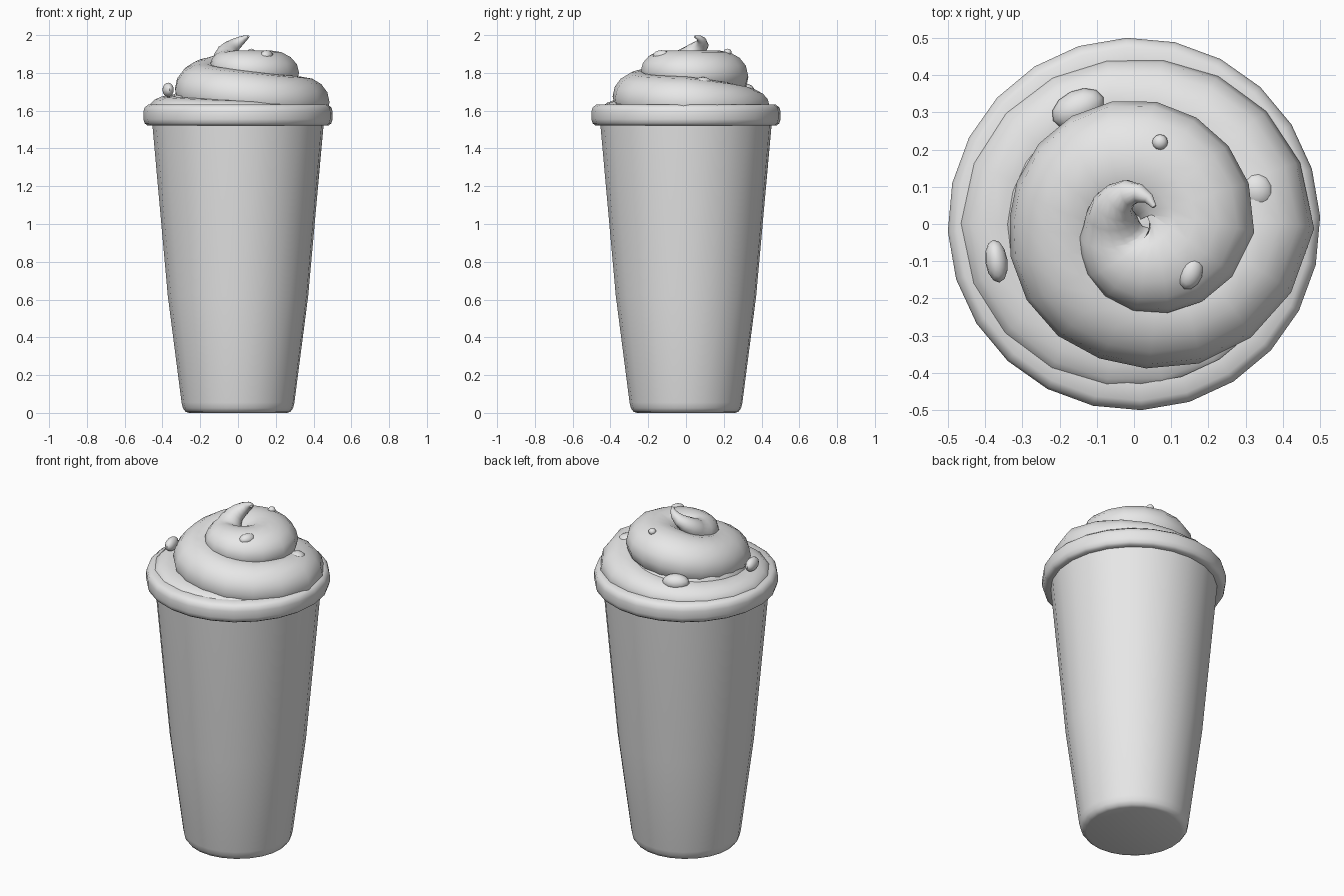
import bpy, bmesh, math
from mathutils import Vector

if "Cube" in bpy.data.objects:
    bpy.data.objects.remove(bpy.data.objects["Cube"], do_unlink=True)

grey = bpy.data.materials.new("light_grey")
grey.use_nodes = True
grey.diffuse_color = (0.8, 0.8, 0.8, 1)
grey.node_tree.nodes["Principled BSDF"].inputs["Base Color"].default_value = (0.8, 0.8, 0.8, 1)


def finish(name, bm):
    bmesh.ops.recalc_face_normals(bm, faces=bm.faces)
    mesh = bpy.data.meshes.new(name)
    bm.to_mesh(mesh)
    bm.free()
    mesh.materials.append(grey)
    ob = bpy.data.objects.new(name, mesh)
    bpy.context.collection.objects.link(ob)
    bpy.ops.object.select_all(action='DESELECT')
    ob.select_set(True)
    bpy.context.view_layer.objects.active = ob
    bpy.ops.object.shade_smooth_by_angle(angle=math.radians(50))
    return ob


def skin(name, rings, loop=False):
    """Join rings of points into a tube, capped or joined end to end."""
    bm = bmesh.new()
    rows = [[bm.verts.new(p) for p in ring] for ring in rings]
    pairs = list(zip(rows, rows[1:]))
    if loop:
        pairs.append((rows[-1], rows[0]))
    for a, b in pairs:
        n = len(a)
        for i in range(n):
            j = (i + 1) % n
            bm.faces.new((a[i], a[j], b[j], b[i]))
    if not loop:
        bm.faces.new(rows[0])
        bm.faces.new(rows[-1])
    return finish(name, bm)


def circle(r, z, sides=24):
    turn = [math.tau * i / sides + 0.04 for i in range(sides)]
    return [(r * math.cos(a), r * math.sin(a), z) for a in turn]


def blob(name, centre, radii, turn=0, segments=12):
    bm = bmesh.new()
    bmesh.ops.create_uvsphere(bm, u_segments=segments, v_segments=segments // 2 + 2, radius=1)
    for v in bm.verts:
        v.co = Vector(a * b for a, b in zip(v.co, radii))
    ob = finish(name, bm)
    ob.location = centre
    ob.rotation_euler.z = math.radians(turn)
    return ob


# Cup: tapered, with a rounded foot
cup = [(0.26, 0), (0.278, 0.006), (0.292, 0.025), (0.299, 0.055),
       (0.372, 0.62), (0.455, 1.54)]
skin("cup", [circle(r, z) for r, z in cup])

# Lid rim: rounded band
rim = [(0.43, 1.53), (0.48, 1.522), (0.495, 1.533), (0.501, 1.555),
       (0.501, 1.595), (0.495, 1.617), (0.475, 1.632), (0.43, 1.632)]
skin("lid_rim", [circle(r, z) for r, z in rim], loop=True)

# Cream swirl: angle, outer radius, centre height, half width, half height
swirl = [
    (40, 0.078, 1.993, 0.006, 0.006), (68, 0.10, 1.982, 0.018, 0.018),
    (95, 0.12, 1.955, 0.034, 0.032), (135, 0.13, 1.915, 0.055, 0.05),
    (180, 0.135, 1.865, 0.075, 0.07), (225, 0.17, 1.835, 0.10, 0.085),
    (270, 0.225, 1.82, 0.125, 0.10), (315, 0.275, 1.81, 0.145, 0.11),
    (360, 0.325, 1.80, 0.16, 0.12), (450, 0.335, 1.785, 0.165, 0.135),
    (540, 0.335, 1.715, 0.165, 0.145), (630, 0.38, 1.68, 0.15, 0.135),
    (675, 0.435, 1.66, 0.15, 0.13), (720, 0.485, 1.645, 0.15, 0.135),
    (810, 0.445, 1.62, 0.12, 0.09), (900, 0.472, 1.61, 0.11, 0.07),
    (990, 0.45, 1.605, 0.10, 0.05), (1080, 0.45, 1.58, 0.10, 0.05)]


def station(angle):
    for a, b in zip(swirl, swirl[1:]):
        if angle <= b[0]:
            t = (angle - a[0]) / (b[0] - a[0])
            return [p + (q - p) * t for p, q in zip(a, b)]
    return swirl[-1]


steps = [40 + 20 * i for i in range(53)]
path = []
for angle in steps:
    a, outer, z, wide, high = station(angle)
    r, a = outer - wide, math.radians(a)
    path.append((Vector((r * math.cos(a), r * math.sin(a), z)), wide, high))

rings = []
for i, (p, wide, high) in enumerate(path):
    along = (path[min(i + 1, len(path) - 1)][0] - path[max(i - 1, 0)][0]).normalized()
    side = along.cross(Vector((0, 0, 1))).normalized()
    up = side.cross(along)
    turns = [math.tau * k / 16 for k in range(16)]
    rings.append([p + side * wide * math.cos(t) + up * high * math.sin(t) for t in turns])
skin("cream_swirl", rings)

# Cream filling under the swirl
blob("cream_core", (0, 0, 1.6), (0.36, 0.36, 0.25), segments=24)

# Crumbs on the cream
blob("crumb_left", (-0.37, -0.10, 1.71), (0.03, 0.058, 0.038), 8)
blob("crumb_back", (-0.15, 0.31, 1.70), (0.075, 0.05, 0.045), 25)
blob("crumb_top", (0.07, 0.22, 1.91), (0.021, 0.021, 0.018))
blob("crumb_side", (0.33, 0.09, 1.745), (0.045, 0.05, 0.033), 20)
blob("crumb_front", (0.152, -0.13, 1.89), (0.033, 0.048, 0.03), -20)
